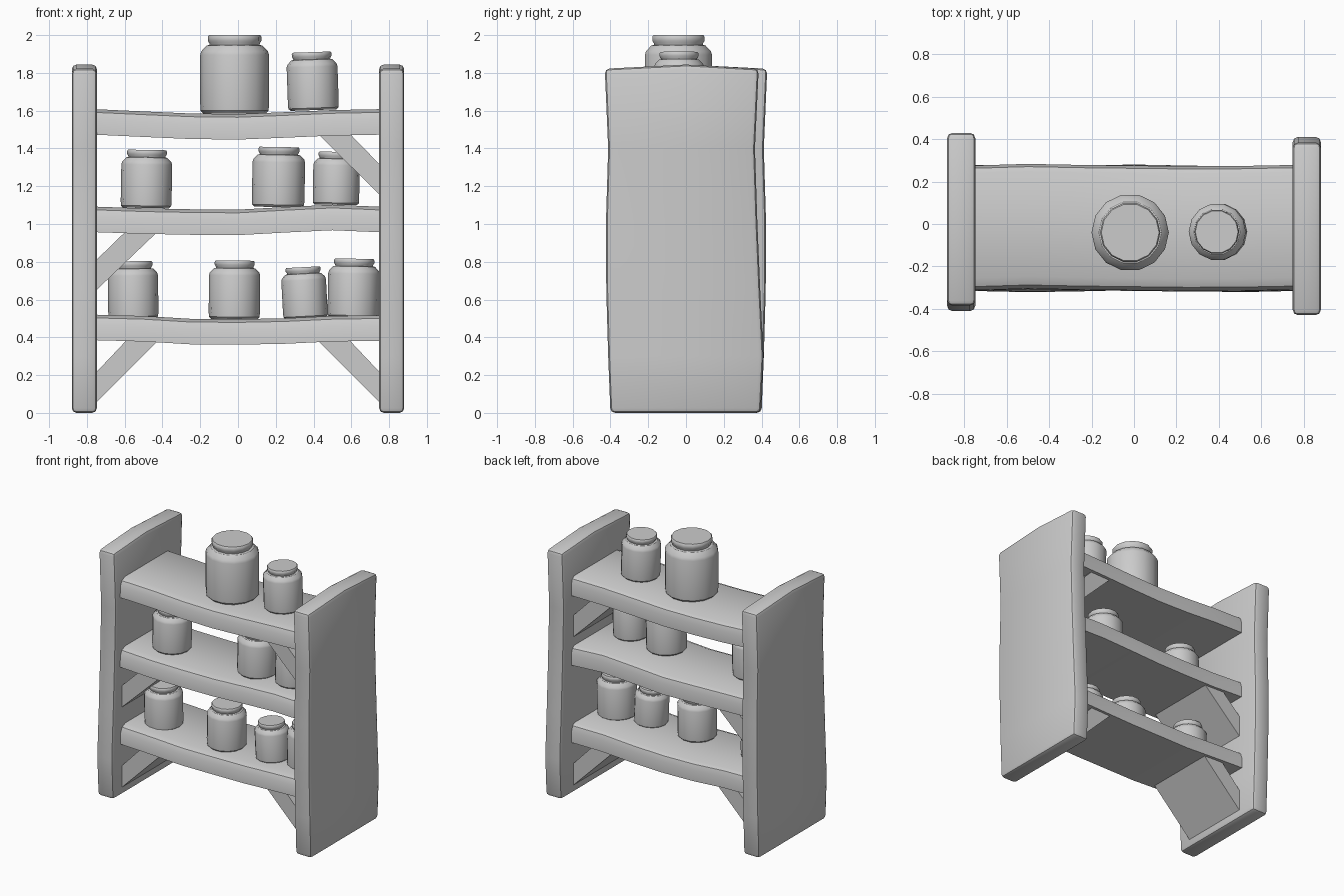
import bpy, bmesh, math
from mathutils import Matrix

if "Cube" in bpy.data.objects:
    bpy.data.objects.remove(bpy.data.objects["Cube"])


def finish(name, bm, bevel=0.0, segments=2):
    bmesh.ops.recalc_face_normals(bm, faces=bm.faces)
    if bevel:
        edges = [e for e in bm.edges if e.calc_face_angle(0) > math.radians(40)]
        bmesh.ops.bevel(bm, geom=edges, offset=bevel, segments=segments,
                        profile=0.5, affect='EDGES', clamp_overlap=True)
    mesh = bpy.data.meshes.new(name)
    bm.to_mesh(mesh)
    bm.free()
    ob = bpy.data.objects.new(name, mesh)
    bpy.context.collection.objects.link(ob)
    bpy.ops.object.select_all(action='DESELECT')
    ob.select_set(True)
    bpy.context.view_layer.objects.active = ob
    bpy.ops.object.shade_smooth_by_angle(angle=math.radians(35))
    return ob


def loft(rings):
    """Skin a list of equal-sized closed rings and cap both ends."""
    bm = bmesh.new()
    vs = [[bm.verts.new(p) for p in r] for r in rings]
    n = len(rings[0])
    for a, b in zip(vs, vs[1:]):
        for i in range(n):
            j = (i + 1) % n
            bm.faces.new((a[i], a[j], b[j], b[i]))
    bm.faces.new(vs[0])
    bm.faces.new(vs[-1])
    return bm


# Side panels: wavy upright boards, the left one is the right one turned half round
def side_panel(name, angle):
    stations = [(0, -.40, .395), (.3, -.412, .41), (.65, -.422, .393),
                (1.0, -.424, .378), (1.4, -.412, .365), (1.822, -.43, .385)]
    rings = []
    for z, y0, y1 in stations:
        zm = z + (.022 if z > 1.5 else 0)
        rings.append([(.747, y0, z), (.747, 0, zm), (.747, y1, z),
                      (.88, y1, z), (.88, 0, zm), (.88, y0, z)])
    bm = loft(rings)
    bm.transform(Matrix.Rotation(angle, 4, 'Z'))
    finish(name, bm, 0.025)


side_panel("right_side_panel", 0)
side_panel("left_side_panel", math.pi)

# Shelves: sagging planks with rounded upper edges
SECTION = [(-.315, 0), (-.312, .08), (-.295, .118), (-.255, .135),
           (.24, .135), (.262, .12), (.275, .08), (.275, 0)]
XS = [-.76, -.5, -.25, 0, .25, .5, .76]


def shelf(name, heights, waves):
    rings = [[(x, y + w, z + h) for y, h in SECTION]
             for x, z, w in zip(XS, heights, waves)]
    finish(name, loft(rings))


shelf("top_shelf", [1.473, 1.461, 1.45, 1.447, 1.457, 1.468, 1.473],
      [.0, .008, .003, 0, -.003, -.002, .003])
shelf("middle_shelf", [.957, .948, .943, .941, .955, .967, .956],
      [.0, -.006, -.002, .004, .0, -.004, .003])
shelf("bottom_shelf", [.385, .378, .363, .361, .366, .378, .382],
      [.003, -.003, .0, .005, .0, -.006, .0])


# Slanted braces between a shelf and a side panel
def brace(name, side, z_low, z_high):
    profile = [(.76, z_low), (.43, z_high), (.585, z_high + .015), (.76, z_low + .16)]
    finish(name, loft([[(side * x, y, z) for x, z in profile] for y in (-.29, .25)]))


brace("upper_right_brace", 1, 1.145, 1.47)
brace("middle_left_brace", -1, .64, .955)
brace("lower_left_brace", -1, .045, .375)
brace("lower_right_brace", 1, .045, .375)

# Jars: one turned profile (radius, height), scaled and tilted for each place
JAR = [(.165, 0), (.18, .015), (.182, .05), (.182, .31), (.176, .33), (.147, .36),
       (.132, .363), (.134, .372), (.142, .385), (.142, .405), (.136, .415)]
SIDES = 14


def jar(name, x, y, z, scale, tilt=0):
    rings = [[(r * math.cos(2 * math.pi * i / SIDES), r * math.sin(2 * math.pi * i / SIDES), h)
              for i in range(SIDES)] for r, h in JAR]
    bm = loft(rings)
    bm.transform(Matrix.Translation((x, y, z)) @ Matrix.Rotation(math.radians(tilt), 4, 'Y')
                 @ Matrix.Scale(scale, 4))
    finish(name, bm)


jars = [("large_jar", -.018, -.04, 1.585, 1, 0),
        ("top_small_jar", .40, -.037, 1.603, .74, -2),
        ("middle_left_jar", -.487, -.08, 1.085, .74, 1),
        ("middle_centre_jar", .212, -.075, 1.09, .765, 1),
        ("middle_right_jar", .518, -.095, 1.102, .675, 1),
        ("bottom_left_jar", -.554, -.078, .5, .73, -.5),
        ("bottom_centre_jar", -.02, -.105, .497, .745, .5),
        ("bottom_small_jar", .358, -.1, .502, .65, -3),
        ("bottom_right_jar", .61, -.065, .505, .75, 1)]
for j in jars:
    jar(*j)
